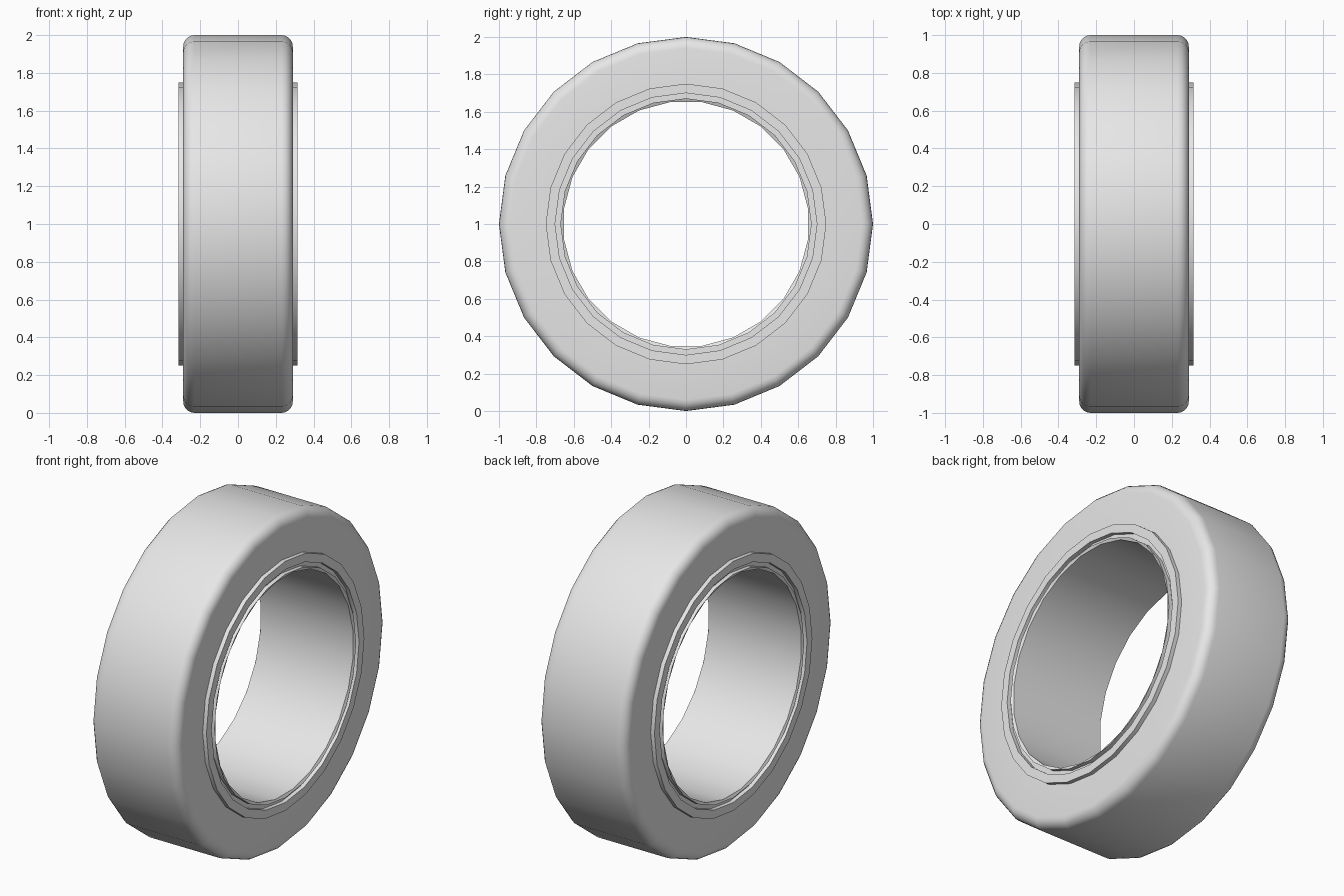
import bpy
import bmesh
import math

SIDES = 24

cube = bpy.data.objects.get("Cube")
if cube:
    bpy.data.objects.remove(cube, do_unlink=True)

grey = bpy.data.materials.new("light_grey")
grey.use_nodes = True
grey.diffuse_color = (0.8, 0.8, 0.8, 1)
grey.node_tree.nodes["Principled BSDF"].inputs["Base Color"].default_value = (0.8, 0.8, 0.8, 1)


def lathe(name, profile):
    """Spin a closed loop of (x, radius, turn in steps) around the x axis."""
    bm = bmesh.new()
    rings = []
    for x, r, turn in profile:
        ring = []
        for i in range(SIDES):
            a = math.tau * (i + turn) / SIDES
            ring.append(bm.verts.new((x, r * math.cos(a), 1 + r * math.sin(a))))
        rings.append(ring)
    for k, ring in enumerate(rings):
        after = rings[(k + 1) % len(rings)]
        for i in range(SIDES):
            j = (i + 1) % SIDES
            bm.faces.new((ring[i], ring[j], after[j], after[i]))
    bmesh.ops.recalc_face_normals(bm, faces=bm.faces)
    mesh = bpy.data.meshes.new(name)
    bm.to_mesh(mesh)
    bm.free()
    mesh.materials.append(grey)
    obj = bpy.data.objects.new(name, mesh)
    bpy.context.collection.objects.link(obj)
    bpy.ops.object.select_all(action="DESELECT")
    obj.select_set(True)
    bpy.context.view_layer.objects.active = obj
    bpy.ops.object.shade_smooth_by_angle(angle=math.radians(35))
    return obj


def mirrored(half):
    """Complete a half profile with its mirror image across x = 0."""
    return half + [(-x, r, turn) for x, r, turn in reversed(half)]


# Tyre body with rounded shoulders
half_width, shoulder, steps = 0.29, 0.06, 5
body = [(half_width, 0.665, 0)]
for s in range(steps + 1):
    a = math.pi / 2 * s / steps
    body.append((half_width - shoulder + shoulder * math.cos(a),
                 1 - shoulder + shoulder * math.sin(a), 0))
lathe("tyre", mirrored(body))

# Raised lip on both sidewalls
lathe("bead_lip", mirrored([(0.315, 0.70, 0), (0.315, 0.75, 0)]))

# Thin inner barrel, separated from the lip by a shallow groove
lathe("inner_barrel", mirrored([(0.308, 0.657, 0.5), (0.315, 0.672, 0)]))
